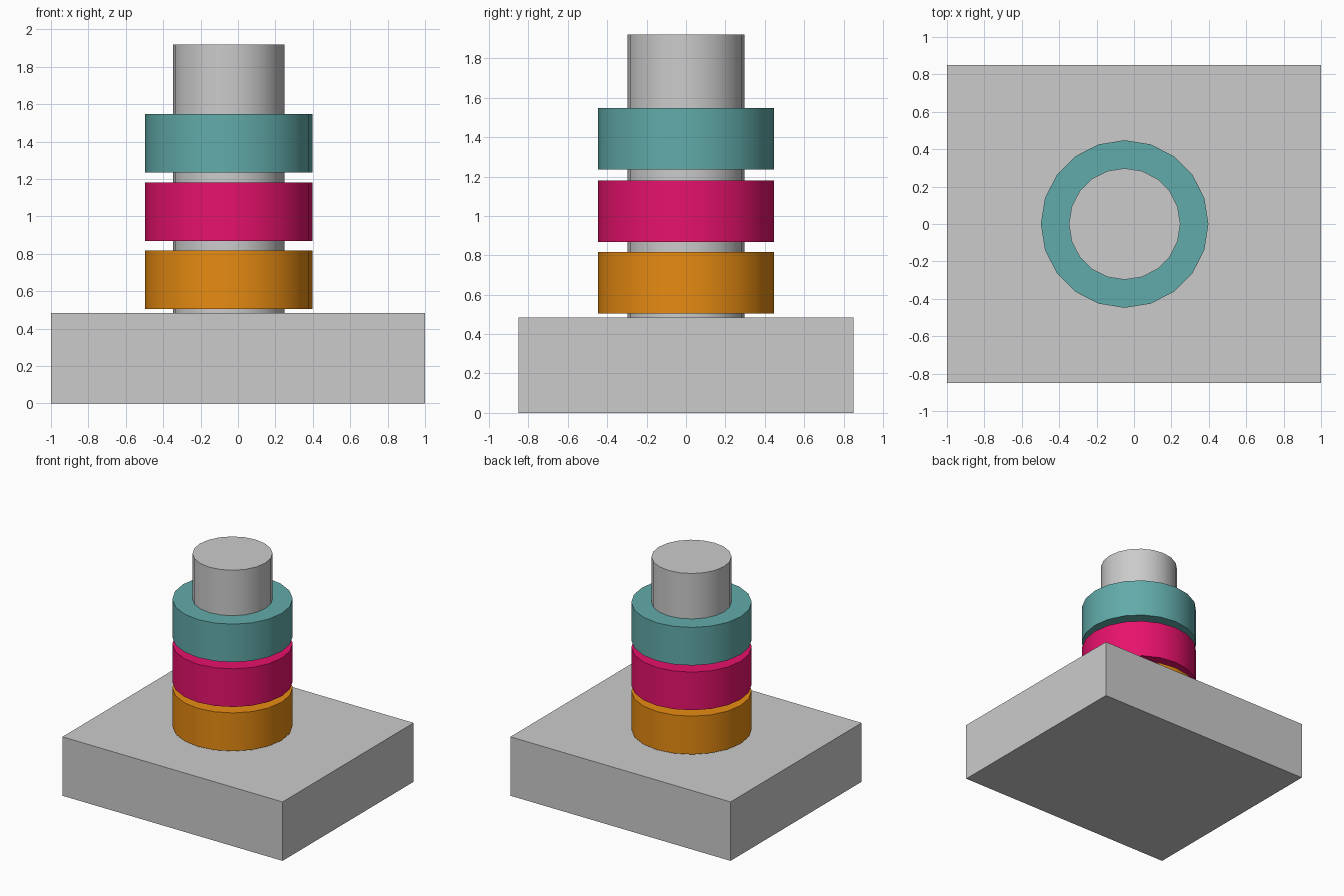
import bpy, bmesh, math

if "Cube" in bpy.data.objects:
    bpy.data.objects.remove(bpy.data.objects["Cube"])

SIDES = 20
CX = -0.05       # post axis is slightly off centre
R_POST = 0.298
R_RING = 0.448


def finish(name, bm, color=None, smooth=False):
    bmesh.ops.recalc_face_normals(bm, faces=bm.faces)
    mesh = bpy.data.meshes.new(name)
    bm.to_mesh(mesh)
    bm.free()
    ob = bpy.data.objects.new(name, mesh)
    bpy.context.collection.objects.link(ob)
    if color:
        mat = bpy.data.materials.new(name + "_paint")
        mat.diffuse_color = (*color, 1)
        mat.use_nodes = True
        mat.node_tree.nodes["Principled BSDF"].inputs["Base Color"].default_value = mat.diffuse_color
        mesh.materials.append(mat)
    if smooth:
        bpy.ops.object.select_all(action='DESELECT')
        ob.select_set(True)
        bpy.context.view_layer.objects.active = ob
        bpy.ops.object.shade_smooth_by_angle(angle=math.radians(30))
    return ob


def lathe(name, profile, caps=False, color=None):
    """Revolve a closed (radius, z) profile; caps=True makes a solid cylinder."""
    bm = bmesh.new()
    loops = [[bm.verts.new((CX + r * math.cos(2 * math.pi * i / SIDES),
                            r * math.sin(2 * math.pi * i / SIDES), z))
              for i in range(SIDES)] for r, z in profile]
    for k in range(len(loops) - (1 if caps else 0)):
        a, b = loops[k], loops[(k + 1) % len(loops)]
        for i in range(SIDES):
            j = (i + 1) % SIDES
            bm.faces.new((a[i], a[j], b[j], b[i]))
    if caps:
        bm.faces.new(loops[0])
        bm.faces.new(loops[-1])
    return finish(name, bm, color, True)


# base block
bm = bmesh.new()
bmesh.ops.create_cube(bm, size=1)
for v in bm.verts:
    v.co = (v.co.x * 2, v.co.y * 1.70, (v.co.z + 0.5) * 0.484)
finish("base", bm)

# upright post
lathe("post", [(R_POST, 0.484), (R_POST, 1.92)], caps=True)

# three stacked collars
for name, z0, z1, color in (
        ("lower_ring", 0.504, 0.818, (0.80, 0.26, 0.006)),
        ("middle_ring", 0.867, 1.18, (0.80, 0.006, 0.15)),
        ("upper_ring", 1.235, 1.547, (0.12, 0.41, 0.40))):
    lathe(name, [(R_POST, z0), (R_RING, z0), (R_RING, z1), (R_POST, z1)],
          color=color)
